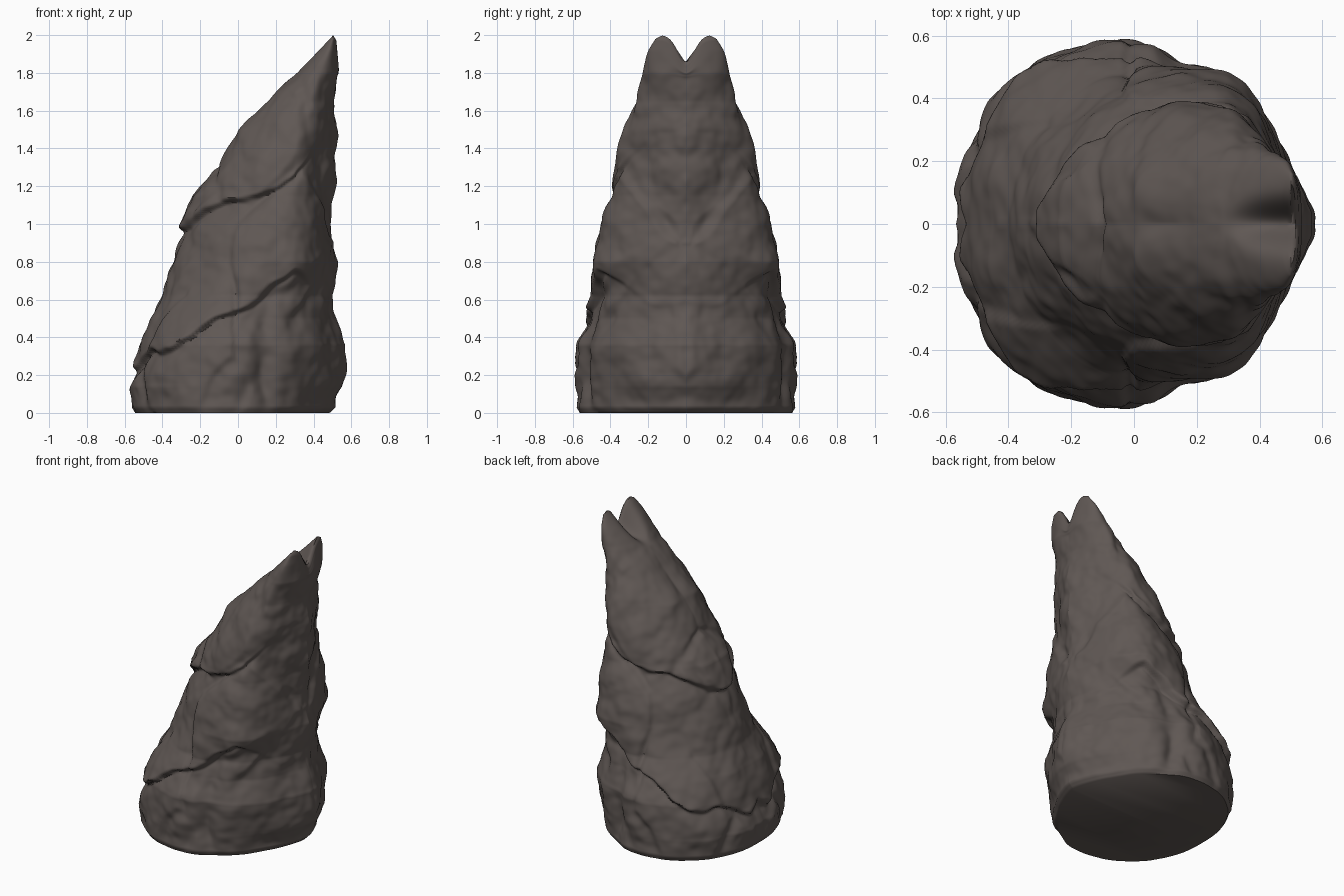
import bpy, bmesh, math
from mathutils import Vector, noise

if "Cube" in bpy.data.objects:
    bpy.data.objects.remove(bpy.data.objects["Cube"], do_unlink=True)

# Silhouette profile: height, slope side x, steep side x, x of widest point, half width
PROFILE = [
    (0.0, -0.545, 0.49, -0.05, 0.565),
    (0.03, -0.565, 0.53, -0.05, 0.585),
    (0.14, -0.585, 0.57, -0.05, 0.59),
    (0.36, -0.52, 0.595, -0.03, 0.59),
    (0.5, -0.48, 0.54, 0.02, 0.53),
    (0.62, -0.42, 0.51, 0.14, 0.485),
    (0.8, -0.35, 0.53, 0.24, 0.49),
    (1.0, -0.29, 0.495, 0.25, 0.45),
    (1.15, -0.24, 0.495, 0.26, 0.395),
    (1.3, -0.11, 0.51, 0.28, 0.375),
    (1.5, 0.0, 0.53, 0.32, 0.325),
    (1.65, 0.14, 0.52, 0.37, 0.285),
    (1.8, 0.28, 0.545, 0.43, 0.25),
    (1.92, 0.41, 0.535, 0.48, 0.20),
    (1.98, 0.47, 0.53, 0.5, 0.165),
    (2.0, 0.495, 0.52, 0.5, 0.13),
]
RINGS, COLUMNS = 200, 120


def smooth(a, b, v):
    t = min(max((v - a) / (b - a), 0), 1)
    return t * t * (3 - 2 * t)


def profile_at(z):
    for low, high in zip(PROFILE, PROFILE[1:]):
        if z <= high[0]:
            t = (z - low[0]) / (high[0] - low[0])
            return [a + (b - a) * t for a, b in zip(low[1:], high[1:])]
    return PROFILE[-1][1:]


def layer_step(p):
    """Slanted rock layers: each overhangs the one below, fading on the steep side."""
    wobble = 0.09 * noise.noise(p * 3.5) + 0.02 * noise.noise(p * 11)
    fade = 1 - 0.9 * smooth(0.27, 0.42, p.x)
    past = max(p.x - 0.3, 0)
    total = 0
    for level, bend in ((0.55, -1.0), (1.11, 0.7)):
        d = p.z - level - 0.5 * p.x - bend * past + wobble
        total += 0.02 * math.exp(-max(d, 0) / 0.18) * smooth(-0.02, 0.03, d) * fade
        total -= 0.035 * math.exp(-abs(d) / 0.06) * (1 - smooth(-0.02, 0.03, d)) * fade
    return total


def prow(p):
    """Low central rib on the steep side."""
    mask = smooth(0.4, 0.52, p.x) * smooth(0.5, 0.75, p.z) * (1 - smooth(1.4, 1.55, p.z))
    return 0.015 * mask * math.exp(-(p.y / 0.1) ** 2)


def base_cleft(p):
    """Upright cleft splitting the lowest layer on each flank."""
    across = p.x - 0.14 - 0.04 * noise.noise(p * 5)
    return -0.035 * math.exp(-(across / 0.05) ** 2) * (1 - smooth(0.5, 0.65, p.z))


def chips(p):
    """Broad lumps, chipped slabs with creases, and light roughness."""
    warp = Vector((p.x * 2.2, p.y * 2.2, p.z * 1.6 - p.x))
    warp += noise.noise_vector(p * 2.5) * 0.25
    dist, points = noise.voronoi(warp)
    crease = smooth(0, 0.18, dist[1] - dist[0]) - 1
    slab = noise.cell(points[0] * 7.3) - 0.5
    return (0.018 * noise.noise(p * 3.2) + 0.018 * noise.noise(p * 7)
            + 0.006 * noise.noise(p * 17) + 0.02 * crease + 0.012 * slab * (1 + crease))


def rock_point(z, angle):
    left, right, middle, width = profile_at(z)
    c, s = math.cos(angle), math.sin(angle)
    # The steep side narrows to a wedge, the slope side is boxier low down
    if c > 0:
        wedge = 1 - smooth(1.3, 1.8, z)
        x, y = middle + (right - middle) * c, width * s ** (1 + 0.4 * wedge)
    else:
        x, y = middle + (middle - left) * c, width * s ** (0.88 + 0.1 * smooth(0.7, 1.2, z))
    p = Vector((x, y, z))
    strength = smooth(-0.05, 0.1, z) * (1 - 0.75 * smooth(1.65, 1.95, z))
    out = Vector((c, s, 0)) * (layer_step(p) + chips(p) + prow(p) + base_cleft(p)) * strength
    # Keep the mirror seam closed
    out.y *= smooth(0, 0.05, p.y)
    # Notch between the twin peaks
    drop = 0.14 * math.exp(-(p.y / 0.065) ** 2) * smooth(1.74, 2.0, z)
    return p + out - Vector((0, 0, drop))


# Half of the rock, as stacked rings
bm = bmesh.new()
rings = []
for i in range(RINGS + 1):
    z = 2 * i / RINGS
    rings.append([bm.verts.new(rock_point(z, math.pi * j / COLUMNS)) for j in range(COLUMNS + 1)])
for low, high in zip(rings, rings[1:]):
    for j in range(COLUMNS):
        bm.faces.new((low[j], low[j + 1], high[j + 1], high[j]))
# Flat underside and the thin crest
bm.faces.new(list(reversed(rings[0])))
bm.faces.new(rings[-1])
for ring in rings:
    ring[0].co.y = ring[-1].co.y = 0
mesh = bpy.data.meshes.new("rock_spire")
bm.to_mesh(mesh)
bm.free()

rock = bpy.data.objects.new("rock_spire", mesh)
bpy.context.collection.objects.link(rock)

# Dark brown-grey stone
stone = bpy.data.materials.new("dark_stone")
stone.use_nodes = True
colour = (0.115, 0.096, 0.088, 1)
stone.diffuse_color = colour
stone.node_tree.nodes["Principled BSDF"].inputs["Base Color"].default_value = colour
mesh.materials.append(stone)

# Mirror the half front to back
mirror = rock.modifiers.new("mirror", "MIRROR")
mirror.use_axis = (False, True, False)
mirror.use_clip = True
mirror.merge_threshold = 0.0005

bpy.context.view_layer.objects.active = rock
rock.select_set(True)
bpy.ops.object.shade_smooth_by_angle(angle=math.radians(55))
